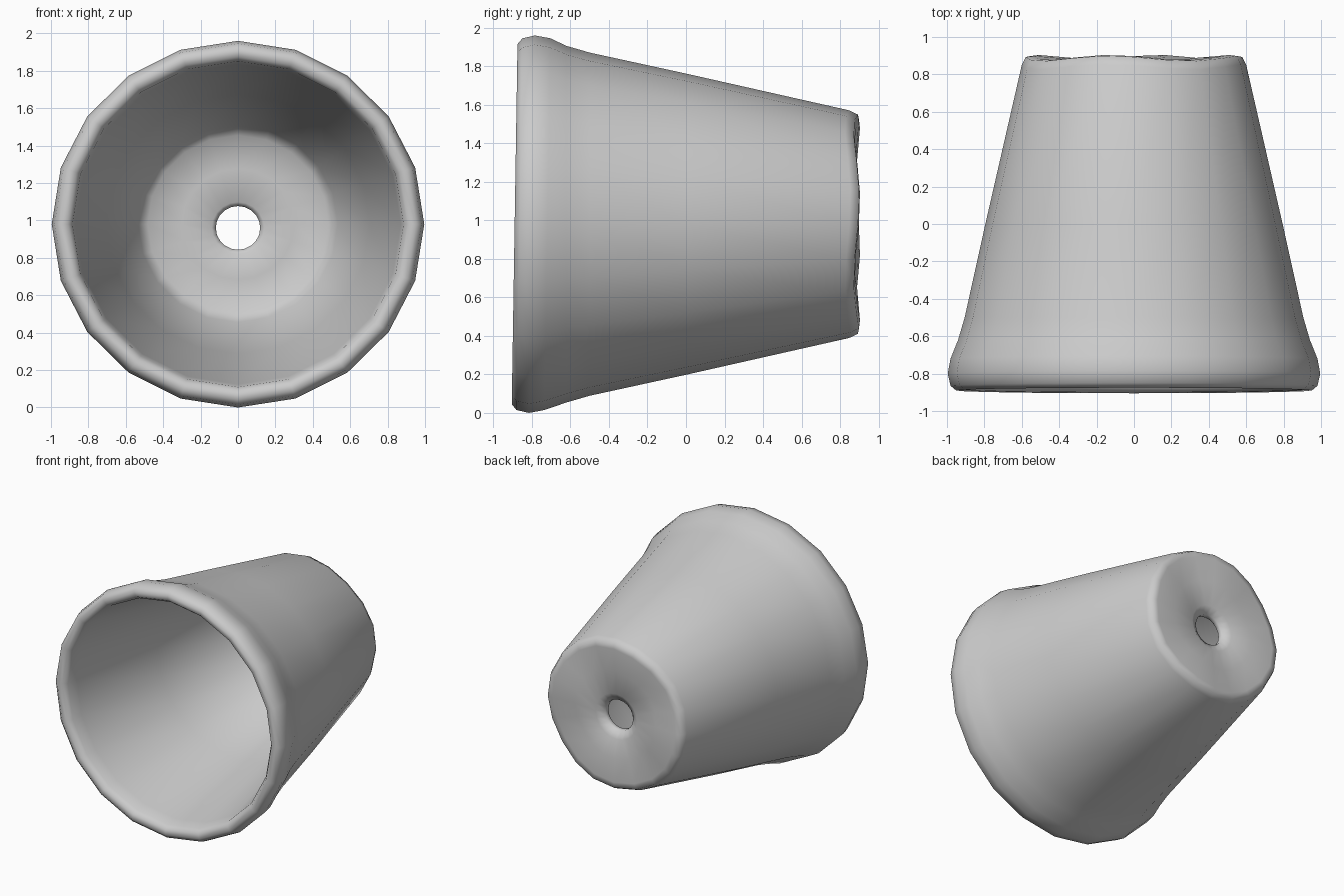
import bpy, bmesh
from math import sin, cos, pi

if "Cube" in bpy.data.objects:
    bpy.data.objects.remove(bpy.data.objects["Cube"])

SEGMENTS = 20
CENTRE_Z = 0.98

# Closed wall profile (radius, y): outside from base to rim, inside back to the hole
PROFILE = [
    (0.12, 0.83), (0.18, 0.865), (0.35, 0.875), (0.53, 0.89), (0.575, 0.885),
    (0.597, 0.84), (0.79, 0.0), (0.90, -0.50), (0.935, -0.62), (0.975, -0.72),
    (0.99, -0.80), (0.975, -0.865), (0.945, -0.89), (0.905, -0.885),
    (0.88, -0.85), (0.865, -0.76), (0.70, 0.0), (0.53, 0.72), (0.48, 0.77),
    (0.30, 0.775), (0.14, 0.775), (0.118, 0.795),
]

bm = bmesh.new()
rings = []
for r, y in PROFILE:
    ring = []
    for i in range(SEGMENTS):
        a = 2 * pi * i / SEGMENTS
        x, z = r * cos(a) * 1.006, r * sin(a) * 0.99
        yy = y
        if y < -0.7:                      # mouth leans slightly
            yy += 0.016 * z
        if y > 0.83 and r > 0.3:          # hand-worn waviness of the base
            yy += 0.014 * sin(4 * a + 0.6)
        ring.append(bm.verts.new((x, yy, z + CENTRE_Z - (0.02 if r < 0.2 else 0))))
    rings.append(ring)

# Join neighbouring rings into a closed shell with a drainage hole
for k, ring in enumerate(rings):
    nxt = rings[(k + 1) % len(rings)]
    for i in range(SEGMENTS):
        j = (i + 1) % SEGMENTS
        bm.faces.new((ring[i], ring[j], nxt[j], nxt[i]))
bmesh.ops.recalc_face_normals(bm, faces=bm.faces)
low = min(v.co.z for v in bm.verts)
bmesh.ops.translate(bm, verts=bm.verts, vec=(0, 0, -low))

mesh = bpy.data.meshes.new("plant_pot")
bm.to_mesh(mesh)
bm.free()
pot = bpy.data.objects.new("plant_pot", mesh)
bpy.context.collection.objects.link(pot)
for p in mesh.polygons:
    p.use_smooth = True
